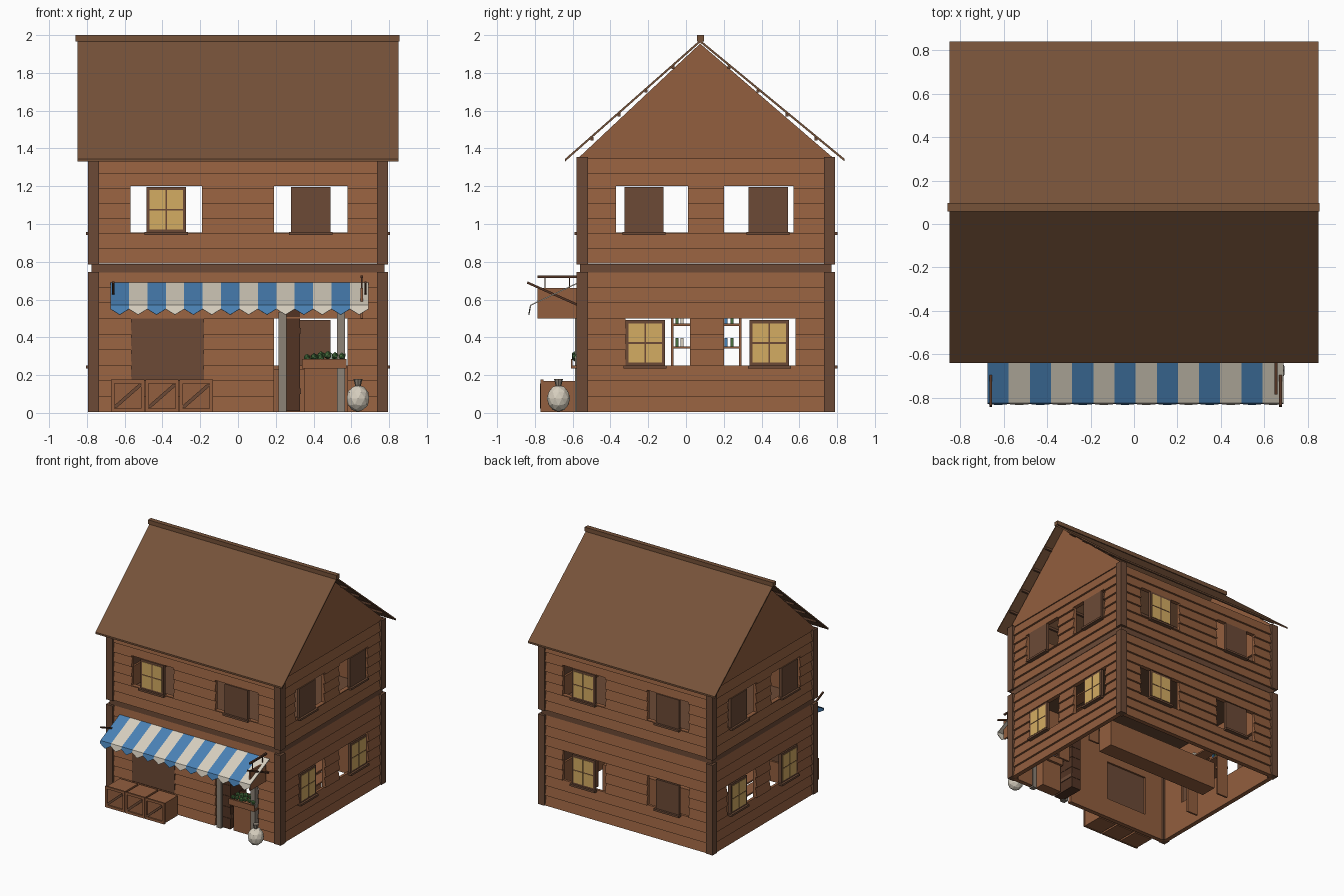
import bpy, bmesh, math, random
from mathutils import Vector

if "Cube" in bpy.data.objects:
    bpy.data.objects.remove(bpy.data.objects["Cube"])

random.seed(4)
HX, HY, YC = 0.795, 0.685, 0.105   # half extents and y centre of the house body
RIDGE_Y, RIDGE_Z = 0.075, 1.965


def material(name, r, g, b):
    def lin(c):
        c /= 255
        return c / 12.92 if c < 0.04 else ((c + 0.055) / 1.055) ** 2.4
    m = bpy.data.materials.new(name)
    m.diffuse_color = (lin(r), lin(g), lin(b), 1)
    m.use_nodes = True
    m.node_tree.nodes["Principled BSDF"].inputs["Base Color"].default_value = m.diffuse_color
    return m


WALL = material("warm plank wood", 146, 94, 62)
ROOF = material("roof wood", 118, 82, 57)
TRIM = material("dark trim wood", 108, 74, 54)
DOOR = material("door wood", 82, 52, 36)
GLASS = material("lit window yellow", 212, 172, 98)
BLUE = material("cloth blue", 74, 130, 182)
CREAM = material("cloth cream", 216, 208, 192)
GREY = material("weathered grey wood", 140, 130, 118)
GREEN = material("leaf green", 72, 112, 62)

QUADS = [(0, 1, 3, 2), (4, 6, 7, 5), (0, 4, 5, 1), (2, 3, 7, 6), (0, 2, 6, 4), (1, 5, 7, 3)]


def box(x0, x1, y0, y1, z0, z1):
    return [Vector((x, y, z)) for x in (x0, x1) for y in (y0, y1) for z in (z0, z1)]


def bar(a, b, w):
    """Square bar between two points."""
    a, b = Vector(a), Vector(b)
    d = (b - a).normalized()
    s = d.cross(Vector((0, 0, 1)) if abs(d.z) < 0.9 else Vector((1, 0, 0))).normalized() * w / 2
    t = d.cross(s).normalized() * w / 2
    return [p + i * s + j * t for p in (a, b) for i in (-1, 1) for j in (-1, 1)]


def build(name, parts):
    """Join (eight corners, material) pairs into one object."""
    bm, mats = bmesh.new(), []
    for pts, mat in parts:
        if mat not in mats:
            mats.append(mat)
        vs = [bm.verts.new(p) for p in pts]
        for q in QUADS:
            bm.faces.new([vs[i] for i in q]).material_index = mats.index(mat)
    bmesh.ops.recalc_face_normals(bm, faces=bm.faces)
    return finish(name, bm, mats)


def finish(name, bm, mats):
    me = bpy.data.meshes.new(name)
    bm.to_mesh(me)
    bm.free()
    for m in mats:
        me.materials.append(m)
    ob = bpy.data.objects.new(name, me)
    bpy.context.collection.objects.link(ob)
    return ob


def on_side(side, u, d, z):
    """Point on a wall: u along it, d outward from its post face."""
    return Vector({"front": (u, YC - HY - d, z), "back": (u, YC + HY + d, z),
                   "right": (HX + d, u, z), "left": (-HX - d, u, z)}[side])


def side_box(side, u0, u1, d0, d1, z0, z1):
    return [on_side(side, u, d, z) for u in (u0, u1) for d in (d0, d1) for z in (z0, z1)]


def plank_wall(side, u0, u1, z0, z1, count, holes):
    """Lapped planks, thicker at the bottom edge, split around the holes."""
    parts, h = [], (z1 - z0) / count
    for i in range(count):
        a = z0 + i * h
        cuts = sorted({a, a + h} | {z for o in holes for z in o[2:] if a < z < a + h})
        for lo, hi in zip(cuts, cuts[1:]):
            mid, spans, left = (lo + hi) / 2, [], u0
            for o in sorted(holes):
                if o[2] < mid < o[3]:
                    spans.append((left, o[0]))
                    left = o[1]
            spans.append((left, u1))
            for s, e in spans:
                parts.append(([on_side(side, u, d, z) for u in (s, e) for z, d in
                               ((lo, -0.045), (lo, -0.008 - 0.016 * (lo - a) / h),
                                (hi, -0.045), (hi, -0.008 - 0.016 * (hi - a) / h))], WALL))
    return parts


def window(side, c, z, lit):
    """Shuttered or lit window with sill."""
    w, h = 0.104, 0.24
    parts = [(side_box(side, c - w, c + w, -0.03, -0.006, z, z + h), TRIM),
             (side_box(side, c - w - 0.01, c + w + 0.01, -0.03, 0.011, z - 0.016, z), TRIM)]
    if lit:
        for i in (-1, 1):
            for j in (0, 1):
                u, v = c + i * 0.0465, z + 0.014 + j * 0.108
                parts.append((side_box(side, u - 0.042, u + 0.042, -0.008, -0.003, v, v + 0.1), GLASS))
    build(side + "_window", parts)


# Walls, storey by storey
LOW, HIGH = (0.25, 0.5), (0.955, 1.2)
for side in ("front", "back", "right", "left"):
    wide = side in ("front", "back")
    u0, u1 = (-0.75, 0.75) if wide else (YC - 0.64, YC + 0.64)
    up = [(-0.57, -0.19), (0.19, 0.58)] if wide else [(-0.37, 0.01), (0.2, 0.57)]
    low = up if wide else [(-0.32, 0.02), (0.2, 0.58)]
    low = [o + LOW for o in low]
    if side == "front":
        low = [(-0.565, -0.18, 0.17, 0.5), (0.19, 0.58, 0, 0.5)]
    build(side + "_planks", plank_wall(side, u0, u1, 0.005, 0.745, 9, low)
          + plank_wall(side, u0, u1, 0.79, 1.345, 7, [o + HIGH for o in up]))
    centres = (-0.38, 0.385) if wide else (-0.222, 0.435)
    for i, c in enumerate(centres):
        window(side, c, 0.957, wide and (i == 0) == (side == "front"))
        if side != "front":
            window(side, c if wide else c + 0.006, 0.252, not wide or i == 1)

# Corner posts and floor slab
posts = []
for sx in (-1, 1):
    for sy in (-1, 1):
        for z0, z1 in ((0.005, 0.745), (0.785, 1.355)):
            xs = sorted((sx * HX, sx * (HX - 0.06)))
            ys = sorted((YC + sy * HY, YC + sy * (HY - 0.06)))
            posts.append((box(*xs, *ys, z0, z1), TRIM))
build("corner_posts", posts)
build("floor_slab", [(box(-0.775, 0.775, YC - 0.665, YC + 0.665, 0.743, 0.788), TRIM)])

# Gables
for x0 in (-0.78, 0.755):
    bm = bmesh.new()
    ends = [[bm.verts.new((x, y, z)) for y, z in ((-0.575, 1.345), (0.785, 1.345), (RIDGE_Y, 1.955))]
            for x in (x0, x0 + 0.025)]
    bm.faces.new(ends[0])
    bm.faces.new(ends[1])
    for i in range(3):
        j = (i + 1) % 3
        bm.faces.new((ends[0][i], ends[0][j], ends[1][j], ends[1][i]))
    bmesh.ops.recalc_face_normals(bm, faces=bm.faces)
    finish("gable", bm, [WALL])

# Roof sheets with battens beneath, and the ridge beam
for name, ey in (("front_roof", -0.64), ("back_roof", 0.84)):
    sheet = [Vector((x, y, z + o)) for x in (-0.85, 0.85)
             for y, z in ((ey, 1.335), (RIDGE_Y, RIDGE_Z)) for o in (-0.004, 0.01)]
    battens = []
    for t in (0.2, 0.4, 0.6, 0.8):
        y, z = ey + (RIDGE_Y - ey) * t, 1.335 + (RIDGE_Z - 1.335) * t
        battens.append((box(-0.84, 0.84, y - 0.008, y + 0.008, z - 0.018, z), TRIM))
    build(name, [(sheet, ROOF)] + battens)
build("ridge_beam", [(box(-0.86, 0.855, 0.058, 0.096, 1.966, 2.0), ROOF)])

# Striped awning with pointed flaps
bm = bmesh.new()
step = 1.365 / 14
for i in range(14):
    x = -0.675 + i * step
    edge = lambda pts: bm.faces.new([bm.verts.new(p) for p in pts])
    cloth = [edge([(x, -0.575, 0.69), (x, -0.825, 0.572), (x + step, -0.825, 0.572), (x + step, -0.575, 0.69)]),
             edge([(x, -0.825, 0.572), (x, -0.83, 0.55), (x + step / 2, -0.835, 0.52),
                   (x + step, -0.83, 0.55), (x + step, -0.825, 0.572)])]
    for f in cloth:
        f.material_index = i % 2
awning = finish("awning", bm, [BLUE, CREAM])
awning.modifiers.new("thickness", "SOLIDIFY").thickness = 0.006
build("awning_bars", [(bar((x, -0.57, 0.57), (x, -0.84, 0.69), 0.012), DOOR) for x in (-0.66, 0.675)])

# Hanging sign
build("hanging_sign", [(box(0.648, 0.662, -0.785, -0.58, 0.5, 0.66), WALL),
                       (box(0.648, 0.662, -0.785, -0.57, 0.715, 0.728), DOOR)]
      + [(box(0.652, 0.658, y, y + 0.006, 0.66, 0.716), DOOR) for y in (-0.75, -0.62)])

# Boarded shop front, doorway posts and open door
build("shop_shutter", [(box(-0.566, -0.179, -0.568, -0.55, 0.168, 0.502), TRIM)])
build("doorway_posts", [(box(x, x + 0.042, -0.588, -0.545, 0.005, 0.535), GREY) for x in (0.214, 0.524)])
build("door", [(bar((0.285, -0.57, z0 + 0.045), (0.285, -0.36, z0 + 0.045), 0.088), DOOR)
               for z0 in (0.01 + 0.09 * i for i in range(6))]
      + [(box(0.325, 0.334, -0.57, -0.36, z, z + 0.03), TRIM) for z in (0.1, 0.42)])

# Crates with diagonal braces
for i in range(3):
    x0 = -0.672 + i * 0.181
    x1, y = x0 + 0.177, -0.765
    build("crate", [(box(x0 + 0.006, x1 - 0.006, y + 0.006, -0.585, 0.006, 0.17), WALL),
                    (bar((x0 + 0.02, y, 0.03), (x1 - 0.02, y, 0.15), 0.018), TRIM)]
          + [(box(x0, x1, y - 0.004, y + 0.01, z, z + 0.02), WALL) for z in (0.004, 0.156)]
          + [(box(x, x + 0.018, y - 0.004, y + 0.01, 0.004, 0.176), WALL) for x in (x0, x1 - 0.018)])

# Produce stand
build("produce_stand", [(box(0.35, 0.53, -0.56, -0.47, 0.005, 0.235), WALL),
                        (box(0.34, 0.575, -0.61, -0.45, 0.235, 0.25), WALL),
                        (box(0.34, 0.575, -0.61, -0.6, 0.25, 0.285), WALL),
                        (box(0.34, 0.575, -0.46, -0.45, 0.25, 0.285), WALL)])


def blob(name, mat, loc, r, sz=1.0, sub=1):
    bm = bmesh.new()
    bmesh.ops.create_icosphere(bm, subdivisions=sub, radius=r)
    for v in bm.verts:
        v.co = Vector((v.co.x, v.co.y, v.co.z * sz)) + Vector(loc)
    finish(name, bm, [mat])


for i in range(12):
    blob("cabbage", GREEN, (0.365 + 0.037 * (i % 6), -0.585 + 0.06 * (i // 6),
                            0.295 + random.uniform(-0.005, 0.012)), random.uniform(0.018, 0.024))

# Tied sack
blob("sack", CREAM, (0.635, -0.675, 0.077), 0.062, 1.15, 2)
bm = bmesh.new()
bmesh.ops.create_cone(bm, cap_ends=True, segments=8, radius1=0.014, radius2=0.024, depth=0.04)
bmesh.ops.translate(bm, verts=bm.verts, vec=(0.635, -0.675, 0.16))
finish("sack_neck", bm, [GREY])

# Indoor counter and stocked shelves
build("counter", [(box(-0.53, 0.52, 0.2, 0.34, 0.005, 0.23), WALL)])
for sx in (-1, 1):
    x0, x1 = sorted((sx * 0.6, sx * 0.7))
    parts = [(box(x0, x1, -0.08, 0.29, z, z + 0.012), WALL) for z in (0.24, 0.34, 0.46)]
    parts += [(box(x0, x1, y, y + 0.015, 0.005, 0.5), WALL) for y in (-0.08, 0.28)]
    for z in (0.352, 0.472):
        for k, mat in enumerate((GREEN, CREAM, BLUE, GREEN)):
            y = (-0.055, -0.03, 0.205, 0.235)[k]
            parts.append((box(x0 + 0.02, x1 - 0.02, y, y + 0.016, z, z + 0.045), mat))
    build("shelf", parts)
